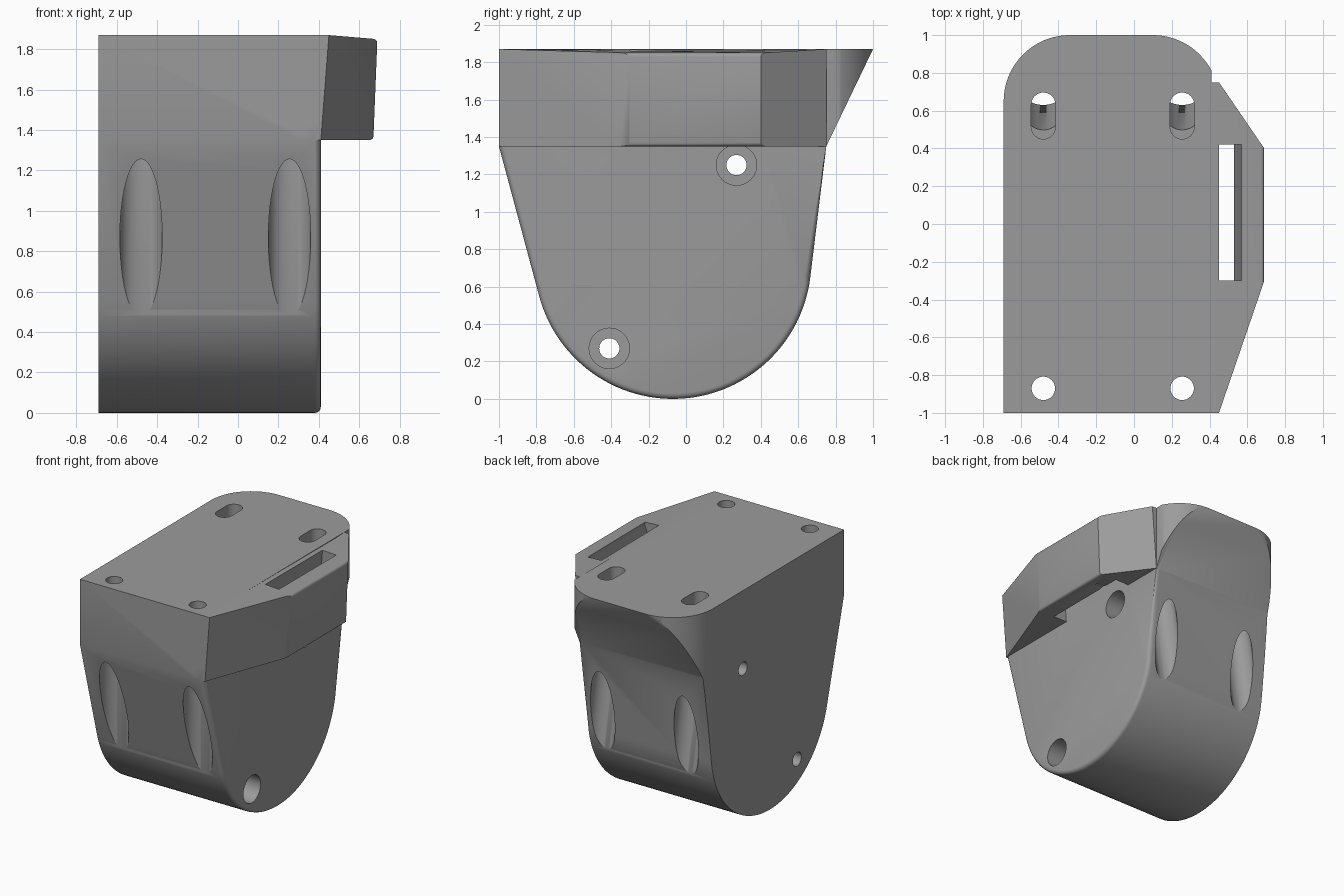
import bpy, bmesh
from math import sin, cos, pi, atan2, acos, hypot, radians

if "Cube" in bpy.data.objects:
    bpy.data.objects.remove(bpy.data.objects["Cube"])

grey = bpy.data.materials.new("plain grey")
grey.diffuse_color = (0.33, 0.33, 0.33, 1)
grey.use_nodes = True
grey.node_tree.nodes["Principled BSDF"].inputs["Base Color"].default_value = grey.diffuse_color


def loft(name, low, high):
    """Closed solid between two matching rings of 3D points."""
    bm = bmesh.new()
    a = [bm.verts.new(p) for p in low]
    b = [bm.verts.new(p) for p in high]
    bm.faces.new(a)
    bm.faces.new(b)
    for i in range(len(a)):
        j = (i + 1) % len(a)
        bm.faces.new((a[i], a[j], b[j], b[i]))
    bmesh.ops.recalc_face_normals(bm, faces=bm.faces)
    me = bpy.data.meshes.new(name)
    bm.to_mesh(me)
    bm.free()
    me.materials.append(grey)
    ob = bpy.data.objects.new(name, me)
    bpy.context.collection.objects.link(ob)
    return ob


def along_x(name, pts, x0, x1):
    return loft(name, [(x0, y, z) for y, z in pts], [(x1, y, z) for y, z in pts])


def along_y(name, pts, y0, y1):
    return loft(name, [(x, y0, z) for x, z in pts], [(x, y1, z) for x, z in pts])


def along_z(name, pts, z0, z1):
    return loft(name, [(x, y, z0) for x, y in pts], [(x, y, z1) for x, y in pts])


def arc(cx, cy, r, a0, a1, n):
    return [(cx + r * cos(a0 + (a1 - a0) * i / n), cy + r * sin(a0 + (a1 - a0) * i / n))
            for i in range(n + 1)]


def circle(cx, cy, r, n=40):
    return arc(cx, cy, r, 0, 2 * pi, n)[:-1]


def bevel(ob, width, segments, rule):
    """Round the edges whose two end points satisfy the rule."""
    bm = bmesh.new()
    bm.from_mesh(ob.data)
    edges = [e for e in bm.edges if rule(e.verts[0].co, e.verts[1].co)]
    bmesh.ops.bevel(bm, geom=edges, offset=width, segments=segments, profile=0.5,
                    affect='EDGES', clamp_overlap=True)
    bm.to_mesh(ob.data)
    bm.free()


def combine(ob, other, operation):
    mod = ob.modifiers.new("combine", 'BOOLEAN')
    mod.operation = operation
    mod.solver = 'EXACT'
    mod.object = other
    bpy.context.view_layer.objects.active = ob
    bpy.ops.object.modifier_apply(modifier=mod.name)
    bpy.data.objects.remove(other)


# Housing: round-bottomed side profile with straight tangent flanks
CY, CZ, R = -0.07, 0.74, 0.74


def tangent(y, z, side):
    return atan2(z - CZ, y - CY) + side * acos(R / hypot(y - CY, z - CZ))


a0 = tangent(-1, 1.35, 1)
a1 = tangent(0.75, 1.35, -1) + 2 * pi
profile = [(1, 1.87), (-1, 1.87), (-1, 1.35)] + arc(CY, CZ, R, a0, a1, 56) + [(0.75, 1.35)]
housing = along_x("housing", profile, -0.69, 0.41)
bevel(housing, 0.03, 4,
      lambda p, q: min(p.x, q.x) > 0.4 and max(p.z, q.z) < 1.36)

# Rounded rear corners in plan
plan = ([(-0.69, -1.1), (0.5, -1.1), (0.45, 0.65)]
        + arc(0.1, 0.65, 0.35, 0, pi / 2, 20)[1:]
        + arc(-0.34, 0.65, 0.35, pi / 2, pi, 20))
combine(housing, along_z("plan_trim", plan, -0.1, 2), 'INTERSECT')

# Side flange, slightly tapered towards the bottom
low = [(0.3, -1), (0.41, -1), (0.67, -0.3), (0.67, 0.4), (0.41, 0.75), (0.3, 0.75)]
high = [(0.3, -1, 1.87), (0.45, -1, 1.87), (0.69, -0.3, 1.85),
        (0.69, 0.4, 1.85), (0.45, 0.75, 1.87), (0.3, 0.75, 1.87)]
flange = loft("flange", [(x, y, 1.35) for x, y in low], high)
bevel(flange, 0.02, 3,
      lambda p, q: min(p.x, q.x) > 0.6 and abs(p.z - q.z) < 0.01)
combine(housing, flange, 'UNION')

# Strap slot through the flange with a sloped outer lip
slot = [(0.45, 1.9), (0.57, 1.9), (0.57, 1.83), (0.53, 1.72), (0.53, 1.3), (0.41, 1.3), (0.41, 1.35), (0.45, 1.87)]
combine(housing, along_y("strap_slot", slot, -0.3, 0.42), 'DIFFERENCE')

# Cross holes with counterbores on the right side
for y, z in ((0.27, 1.25), (-0.41, 0.27)):
    combine(housing, along_x("cross_hole", circle(y, z, 0.054), -1, 1), 'DIFFERENCE')
    combine(housing, along_x("counterbore", circle(y, z, 0.108), -0.1, 0.6), 'DIFFERENCE')

# Mounting holes: straight at the front, slotted with tilted bores at the rear
for x in (-0.48, 0.255):
    combine(housing, along_z("front_hole", circle(x, -0.87, 0.062), -0.1, 2), 'DIFFERENCE')
    combine(housing, along_z("front_bore", circle(x, -0.87, 0.105, 48), -0.1, 1.6), 'DIFFERENCE')
    stadium = arc(x, 0.632, 0.064, 0, pi, 16) + arc(x, 0.514, 0.064, pi, 2 * pi, 16)
    combine(housing, along_z("rear_slot", stadium, 1.25, 2), 'DIFFERENCE')
    t, r = radians(10), 0.103
    ring = circle(0, 0, r, 48)

    def tilted(h):
        return [(x + u, 0.675 + v * cos(t) - h * sin(t), 0.84 + v * sin(t) + h * cos(t))
                for u, v in ring]
    combine(housing, loft("rear_bore", tilted(-0.8), tilted(0.7)), 'DIFFERENCE')

# Smooth curved walls, sharp edges kept
bpy.ops.object.select_all(action='DESELECT')
housing.select_set(True)
bpy.context.view_layer.objects.active = housing
bpy.ops.object.shade_smooth_by_angle(angle=radians(30))
